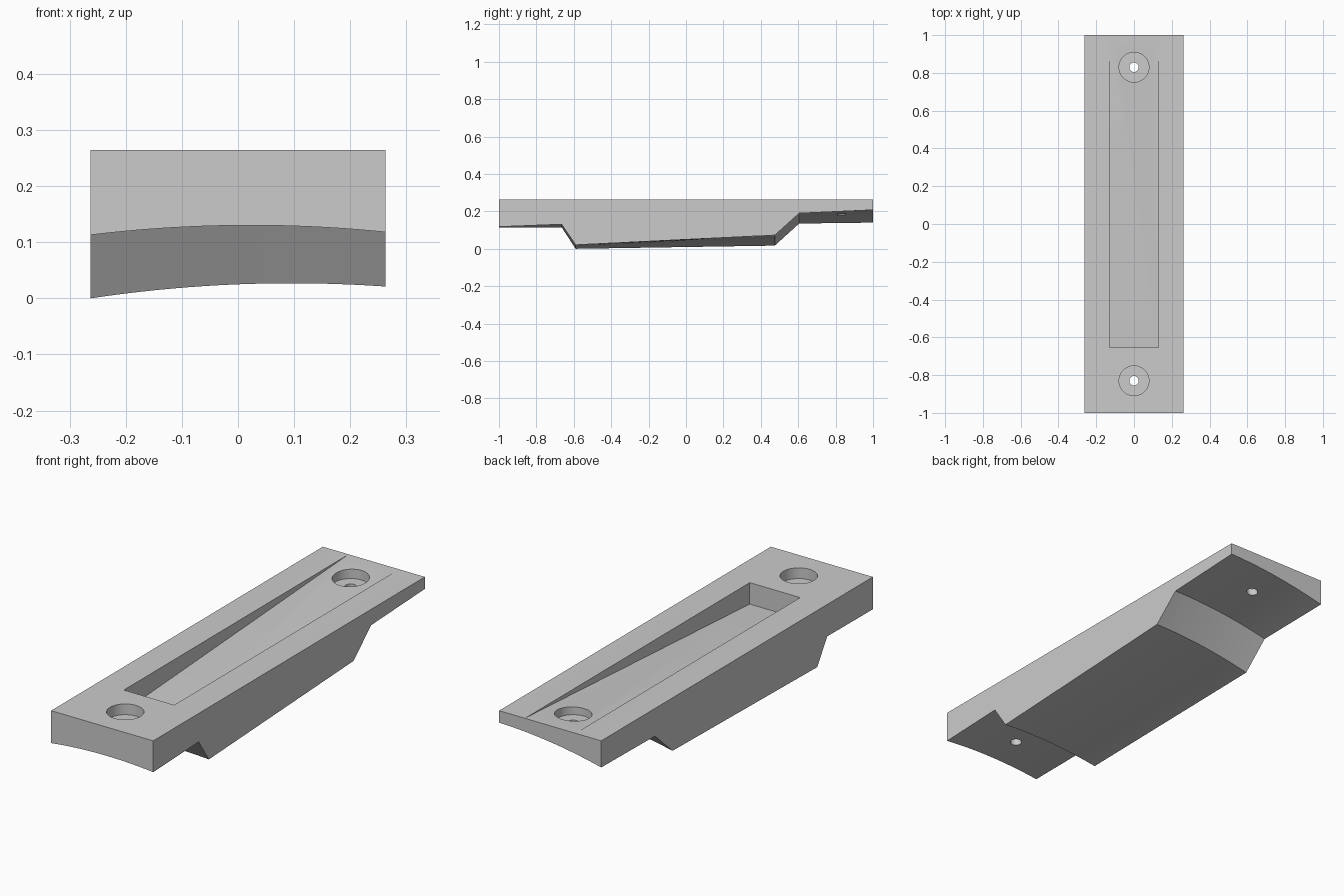
import bpy, bmesh, math

if "Cube" in bpy.data.objects:
    bpy.data.objects.remove(bpy.data.objects["Cube"])

HALF_W, TOP, SAG, COLS = 0.263, 0.264, 0.0145, 24


def make_object(name, bm):
    bmesh.ops.recalc_face_normals(bm, faces=bm.faces)
    mesh = bpy.data.meshes.new(name)
    bm.to_mesh(mesh)
    bm.free()
    obj = bpy.data.objects.new(name, mesh)
    bpy.context.collection.objects.link(obj)
    return obj


def cylinder(name, y, radius, z0, z1):
    bm = bmesh.new()
    bmesh.ops.create_cone(bm, cap_ends=True, segments=48, radius1=radius,
                          radius2=radius, depth=z1 - z0)
    bmesh.ops.translate(bm, verts=bm.verts, vec=(0, y, (z0 + z1) / 2))
    return make_object(name, bm)


def extrude_x(name, profile, half):
    bm = bmesh.new()
    face = bm.faces.new([bm.verts.new((-half, y, z)) for y, z in profile])
    out = bmesh.ops.extrude_face_region(bm, geom=[face])
    verts = [v for v in out["geom"] if isinstance(v, bmesh.types.BMVert)]
    bmesh.ops.translate(bm, verts=verts, vec=(2 * half, 0, 0))
    return make_object(name, bm)


# Body: flat top, arched and twisted underside through (y, left z, right z)
stations = [(-1, .113, .118), (-.665, .115, .131), (-.59, 0, .021),
            (.475, .017, .073), (.605, .135, .19), (1, .14, .208)]
bm = bmesh.new()
low, tops = [], []
for y, zl, zr in stations:
    row = []
    for i in range(COLS + 1):
        t = i / COLS
        z = zl + (zr - zl) * t + SAG * (1 - (2 * t - 1) ** 2)
        row.append(bm.verts.new(((2 * t - 1) * HALF_W, y, z)))
    low.append(row)
for y in (-1, 1):
    tops.append([bm.verts.new((s * HALF_W, y, TOP)) for s in (-1, 1)])
for a, b in zip(low, low[1:]):
    for i in range(COLS):
        bm.faces.new((a[i], a[i + 1], b[i + 1], b[i]))
bm.faces.new((tops[0][0], tops[0][1], tops[1][1], tops[1][0]))
for row, top in ((low[0], tops[0]), (low[-1], tops[1])):
    bm.faces.new(row + [top[1], top[0]])
for k, col in ((0, 0), (1, COLS)):
    bm.faces.new([r[col] for r in low] + [tops[1][k], tops[0][k]])
body = make_object("mounting_wedge", bm)

# Cutters: tapering pocket, then counterbored screw holes
slope = 0.1 / 1.65
cutters = [extrude_x("pocket_cutter", [(-.655, TOP - .1), (1.1, TOP - .1 + slope * 1.755),
                                       (1.1, .4), (-.655, .4)], 0.13)]
for y in (-0.83, 0.83):
    cutters.append(cylinder("counterbore_cutter", y, 0.079, TOP - 0.05, 0.4))
    cutters.append(cylinder("screw_hole_cutter", y, 0.025, -0.1, 0.41))

bpy.context.view_layer.objects.active = body
body.select_set(True)
for cutter in cutters:
    cutter.hide_render = True
    mod = body.modifiers.new("cut", 'BOOLEAN')
    mod.operation, mod.solver, mod.object = 'DIFFERENCE', 'EXACT', cutter
    bpy.ops.object.modifier_apply(modifier=mod.name)
for cutter in cutters:
    bpy.data.objects.remove(cutter, do_unlink=True)

# Smooth the arch and bores, keep the machined edges sharp
bpy.ops.object.shade_smooth_by_angle(angle=math.radians(20))
